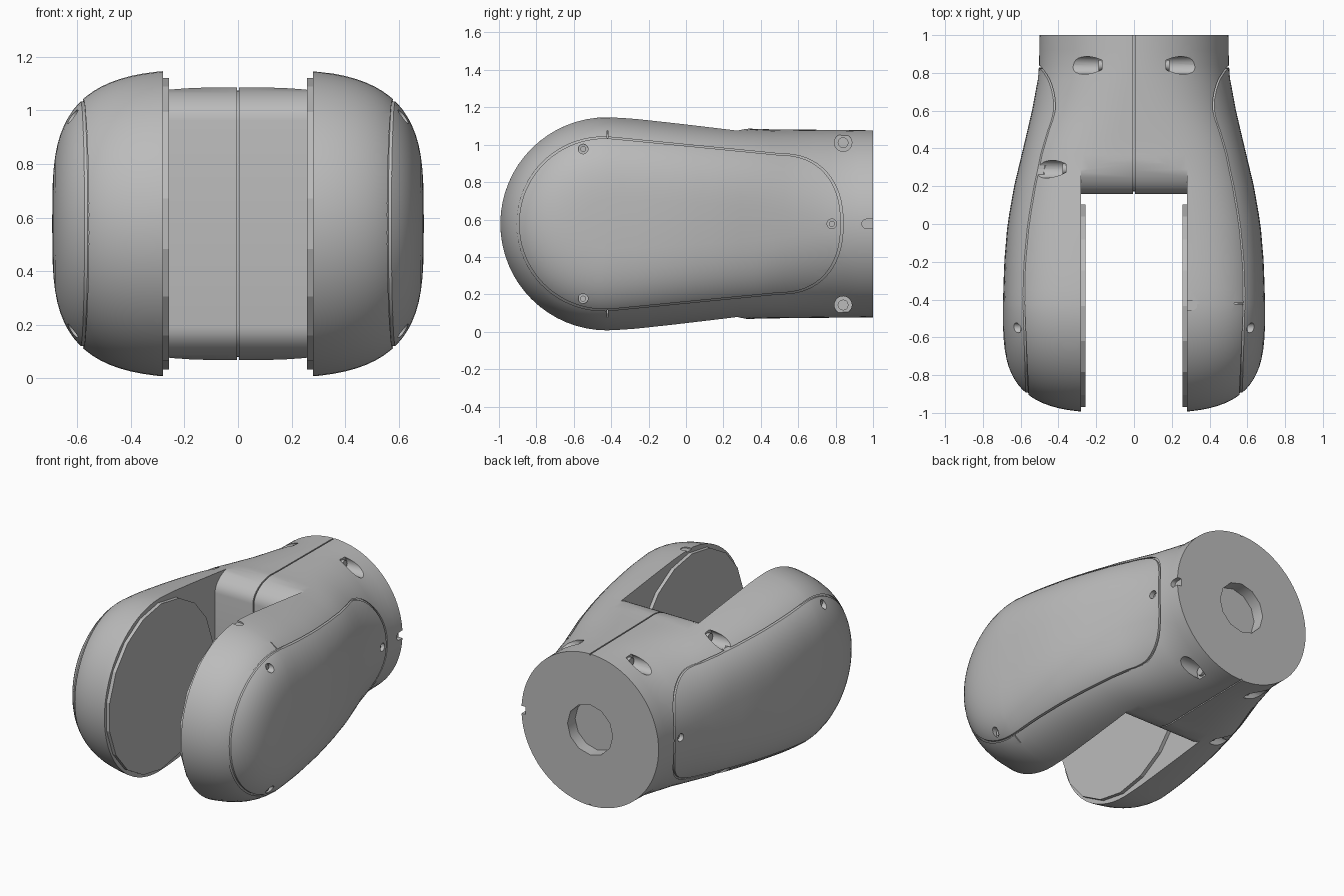
import bpy, bmesh
from math import pi, sin, cos, copysign, radians, hypot
from mathutils import Matrix, Vector

if "Cube" in bpy.data.objects:
    bpy.data.objects.remove(bpy.data.objects["Cube"])

grey = bpy.data.materials.new("plain grey")
grey.use_nodes = True
grey.diffuse_color = (0.5, 0.5, 0.5, 1)
grey.node_tree.nodes["Principled BSDF"].inputs["Base Color"].default_value = grey.diffuse_color

CZ, PIVOT = 0.577, -0.423       # mid height, centre of the round front end
WIDTH = [(-.423, .694), (-.2, .687), (0, .67), (.2, .635), (.4, .587), (.6, .54), (.8, .503), (1, .5)]
HEIGHT = [(-.423, .577), (-.3, .572), (.3, .511), (.4, .506), (1, .5)]
POWER = [(-.423, 3.5), (.36, 3.0), (.6, 2.4), (.85, 2), (1, 2)]


def lookup(table, y):
    y = max(y, table[0][0])
    for (a, va), (b, vb) in zip(table, table[1:]):
        if y <= b:
            return va + (vb - va) * (y - a) / (b - a)
    return table[-1][1]


def surface_x(y, z):
    """Half width of the body at a side position."""
    drop = abs(z - CZ) if y > PIVOT else hypot(y - PIVOT, z - CZ)
    n = lookup(POWER, y)
    h = min(drop / lookup(HEIGHT, y), 1)
    return lookup(WIDTH, y) * (1 - h ** n) ** (1 / n)


def finish(bm, name):
    bmesh.ops.recalc_face_normals(bm, faces=bm.faces)
    mesh = bpy.data.meshes.new(name)
    bm.to_mesh(mesh)
    bm.free()
    mesh.materials.append(grey)
    ob = bpy.data.objects.new(name, mesh)
    bpy.context.collection.objects.link(ob)
    return ob


def add_box(bm, lo, hi):
    lo, hi = Vector(lo), Vector(hi)
    m = Matrix.Translation((lo + hi) / 2) @ Matrix.Diagonal((*(hi - lo), 1))
    bmesh.ops.create_cube(bm, size=1, matrix=m)


def add_rod(bm, start, end, r, sides=20):
    start, end = Vector(start), Vector(end)
    d = end - start
    m = Matrix.Translation((start + end) / 2) @ d.to_track_quat('Z', 'Y').to_matrix().to_4x4()
    bmesh.ops.create_cone(bm, cap_ends=True, segments=sides, radius1=r, radius2=r, depth=d.length, matrix=m)


def add_prism(bm, points, half):
    """Side outline (y, z) extruded across x."""
    face = bm.faces.new([bm.verts.new((-half, y, z)) for y, z in points])
    out = bmesh.ops.extrude_face_region(bm, geom=[face])
    verts = [v for v in out["geom"] if isinstance(v, bmesh.types.BMVert)]
    bmesh.ops.translate(bm, verts=verts, vec=(2 * half, 0, 0))


def cut(target, bm):
    cutter = finish(bm, "cutter")
    cutter.hide_render = True
    mod = target.modifiers.new("cut", 'BOOLEAN')
    mod.operation, mod.solver, mod.object = 'DIFFERENCE', 'EXACT', cutter
    bpy.context.view_layer.objects.active = target
    bpy.ops.object.modifier_apply(modifier=mod.name)
    bpy.data.objects.remove(cutter)


def smooth(ob, angle=32):
    bpy.ops.object.select_all(action='DESELECT')
    ob.select_set(True)
    bpy.context.view_layer.objects.active = ob
    bpy.ops.object.shade_smooth_by_angle(angle=radians(angle))


# Body: half sections swept along the top, around the front end, back along the bottom
COLS, ARC, STEPS = 40, 32, 18


def half_section(y, turn):
    w, h, n = (lookup(t, y) for t in (WIDTH, HEIGHT, POWER))
    row = []
    for i in range(COLS + 1):
        c, s = cos(pi * i / COLS), max(sin(pi * i / COLS), 0)
        if i in (0, COLS):
            s = 0
        x, r = copysign(w * abs(c) ** (2 / n), c), h * s ** (2 / n)
        row.append((x, y - r * sin(turn), CZ + r * cos(turn)))
    return row


stations = [1 + (PIVOT - 1) * i / STEPS for i in range(STEPS + 1)]
rows = [half_section(y, 0) for y in stations]
rows += [half_section(PIVOT, pi * i / ARC) for i in range(1, ARC)]
rows += [half_section(y, pi) for y in reversed(stations)]
bm = bmesh.new()
grid = [[bm.verts.new(p) for p in row] for row in rows]
for ra, rb in zip(grid, grid[1:]):
    for i in range(COLS):
        bm.faces.new((ra[i], ra[i + 1], rb[i + 1], rb[i]))
bmesh.ops.remove_doubles(bm, verts=bm.verts, dist=1e-4)
bmesh.ops.holes_fill(bm, edges=[e for e in bm.edges if e.is_boundary], sides=0)
body = finish(bm, "fork_body")


# Slot between the arms, with a rounded web at its end
def web_outline(inset):
    pts = []
    for side in (-1, 1):
        arc = [(.36 - (.2 - inset) * cos(a), CZ + side * (.385 + (.125 - inset) * sin(a)))
               for a in (pi / 2 * i / 8 for i in range(9))]
        pts += arc[::-1] if side < 0 else arc
    return pts


bm = bmesh.new()
add_prism(bm, [(-1.2, -.3), (.36, -.3)] + web_outline(0) + [(.36, 1.4), (-1.2, 1.4)], .28)
cut(body, bm)

# Fine seam along the middle
bm = bmesh.new()
inner = [(1.1, CZ - .49)] + web_outline(.012) + [(1.1, CZ + .49)]
add_prism(bm, inner + [(1.1, 1.4), (-.1, 1.4), (-.1, -.3), (1.1, -.3)], .004)
cut(body, bm)

# Groove around each side cover
outline = []
for i in range(41):
    a = radians(84 + 192 * i / 40)
    outline.append((-.44 + .465 * cos(a), CZ + .465 * sin(a)))
for i in range(33):
    a = -pi / 2 + pi * i / 32
    outline.append((.5 + .34 * max(cos(a), 0) ** .87, CZ + copysign(.375 * abs(sin(a)) ** .87, a)))
bm = bmesh.new()
for side in (-1, 1):
    loops = []
    for y, z in outline:
        y2, z2 = y + (-.05 - y) * .014, z + (CZ - z) * .018
        floor = surface_x(y, z) - .012
        floor2 = surface_x(y2, z2) - .012
        loops.append([bm.verts.new((side * x, b, c)) for x, b, c in
                      ((.9, y, z), (floor, y, z), (floor2, y2, z2), (.9, y2, z2))])
    for la, lb in zip(loops, loops[1:] + loops[:1]):
        for k in range(4):
            bm.faces.new((la[k], la[(k + 1) % 4], lb[(k + 1) % 4], lb[k]))
cut(body, bm)

# Screw holes: (side, y, z offset, floor x, radius)
holes = []
for side in (-1, 1):
    for up in (-1, 1):
        holes.append((side, .84, up * .434, .17, .047))
        holes.append((side, -.55, up * .4, surface_x(-.55, CZ + .4) - .03, .026))
        if side < 0:
            holes.append((side, .29, up * .435, .36, .047))
    holes.append((side, .78, 0, surface_x(.78, CZ) - .03, .026))
bm, heads = bmesh.new(), bmesh.new()
for side, y, dz, x, r in holes:
    add_rod(bm, (side * x, y, CZ + dz), (side * .9, y, CZ + dz), r)
    add_rod(heads, (side * (x - .01), y, CZ + dz), (side * (x + r * .4), y, CZ + dz), r * .62, 12)
# Round socket in the rear face
add_rod(bm, (0, .92, CZ), (0, 1.1, CZ), .165, 12)
cut(body, bm)
smooth(finish(heads, "screw_heads"))

# Small notches and cover ticks on one arm
bm = bmesh.new()
add_box(bm, (.2, -.455, 1.135), (.31, -.405, 1.3))
add_box(bm, (.47, .965, CZ - .025), (.7, 1.1, CZ + .025))
for up in (-1, 1):
    add_box(bm, (.53, -.423, CZ + up * .48 - .02), (.8, -.417, CZ + up * .48 + .02))
cut(body, bm)
bm = bmesh.new()
add_rod(bm, (.31, -.43, 1.135), (.31, -.43, 1.3), .025)
add_rod(bm, (.47, .965, CZ), (.7, .965, CZ), .025)
cut(body, bm)
smooth(body)

# Flat bearing discs on the inner faces of the arms
for side, label in ((1, "left"), (-1, "right")):
    bm = bmesh.new()
    add_rod(bm, (side * .257, PIVOT - .01, CZ), (side * .285, PIVOT - .01, CZ), .545, 18)
    smooth(finish(bm, label + "_bearing_disc"), 15)
